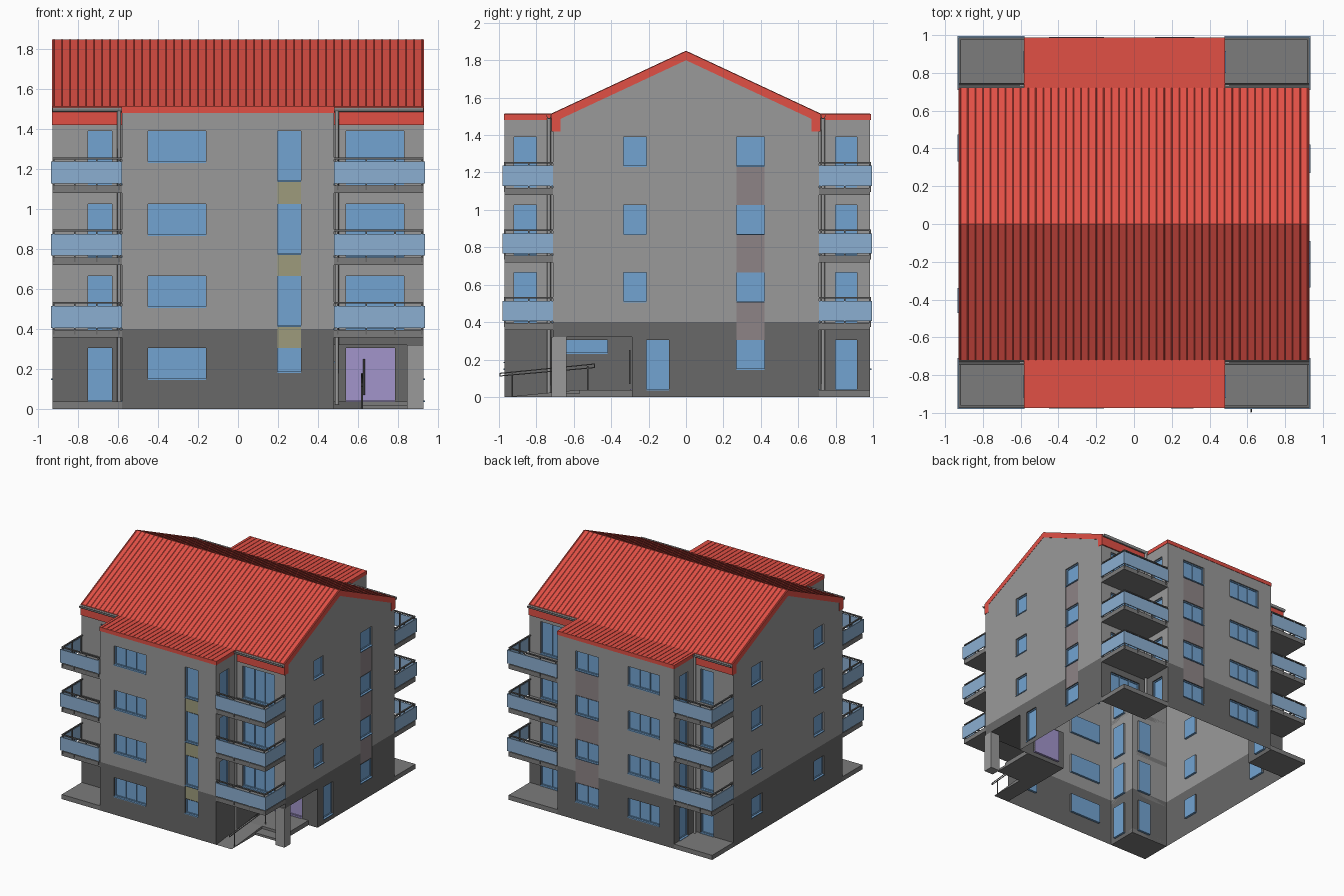
import bpy, bmesh, math
from mathutils import Vector

if "Cube" in bpy.data.objects:
    bpy.data.objects.remove(bpy.data.objects["Cube"])


def mat(name, r, g, b):
    m = bpy.data.materials.new(name)
    m.diffuse_color = (r, g, b, 1)
    m.use_nodes = True
    m.node_tree.nodes["Principled BSDF"].inputs["Base Color"].default_value = m.diffuse_color
    return m


LIGHT = mat("light_render", .32, .32, .32)
DARK = mat("dark_render", .14, .14, .14)
SLAB = mat("slab_grey", .2, .2, .2)
RED = mat("red_roof", .75, .08, .06)
BLUE = mat("blue_glass", .17, .37, .64)
PANEL = mat("pale_blue", .26, .43, .64)
PURPLE = mat("purple_door", .36, .3, .6)
OLIVE = mat("olive_panel", .34, .33, .2)
MAUVE = mat("mauve_panel", .27, .23, .24)


def finish(name, bm, *mats):
    me = bpy.data.meshes.new(name)
    bm.to_mesh(me)
    bm.free()
    for m in mats:
        me.materials.append(m)
    ob = bpy.data.objects.new(name, me)
    bpy.context.collection.objects.link(ob)
    return ob


def face(bm, pts, want, mi=0):
    f = bm.faces.new([bm.verts.new(p) for p in pts])
    f.normal_update()
    if f.normal.dot(Vector(want)) < 0:
        f.normal_flip()
    f.material_index = mi


def boxes(name, items, m):
    bm = bmesh.new()
    for x0, x1, y0, y1, z0, z1 in items:
        vs = bmesh.ops.create_cube(bm, size=1)["verts"]
        for v in vs:
            v.co = ((x0 + x1) / 2 + v.co.x * abs(x1 - x0), (y0 + y1) / 2 + v.co.y * abs(y1 - y0),
                    (z0 + z1) / 2 + v.co.z * abs(z1 - z0))
    return finish(name, bm, m)


def extrude_x(name, profile, x0, x1, m):
    bm = bmesh.new()
    f = bm.faces.new([bm.verts.new((x0, y, z)) for y, z in profile])
    r = bmesh.ops.extrude_face_region(bm, geom=[f])
    bmesh.ops.translate(bm, vec=(x1 - x0, 0, 0), verts=[v for v in r["geom"] if isinstance(v, bmesh.types.BMVert)])
    bmesh.ops.recalc_face_normals(bm, faces=bm.faces)
    return finish(name, bm, m)


def pipe(name, pts, r, m, closed=False):
    cu = bpy.data.curves.new(name, "CURVE")
    cu.dimensions = "3D"
    cu.bevel_depth, cu.bevel_resolution, cu.use_fill_caps = r, 2, True
    s = cu.splines.new("POLY")
    s.points.add(len(pts) - 1)
    for p, c in zip(s.points, pts):
        p.co = (*c, 1)
    s.use_cyclic_u = closed
    cu.materials.append(m)
    bpy.context.collection.objects.link(bpy.data.objects.new(name, cu))


GLASS = {BLUE: [], PURPLE: []}


# wall sheet in a plane of constant x or y; holes = (u0, u1, z0, z1, material or None, panes)
def wall(name, axis, pos, sign, u0, u1, z0, z1, holes=(), gable=None):
    def P(u, z, d=0):
        return (u, pos - sign * d, z) if axis == "y" else (pos - sign * d, u, z)

    def N(u, z):
        return (u, 0, z) if axis == "y" else (0, u, z)

    out = (0, sign, 0) if axis == "y" else (sign, 0, 0)
    bm = bmesh.new()
    cut = sorted({u0, u1} | {h[i] for h in holes for i in (0, 1)})
    rows = sorted({z0, z1} | ({.4} if z0 < .4 < z1 else set()) | {h[i] for h in holes for i in (2, 3)})
    for a, b in zip(cut, cut[1:]):
        for c, d in zip(rows, rows[1:]):
            um, zm = (a + b) / 2, (c + d) / 2
            if not any(h[0] < um < h[1] and h[2] < zm < h[3] for h in holes):
                face(bm, [P(a, c), P(b, c), P(b, d), P(a, d)], out, int(zm < .4))
    if gable:
        face(bm, [P(u0, z1), P(u1, z1), P((u0 + u1) / 2, gable)], out)
    for a, b, c, d, m, panes in holes:
        if m is None:
            continue
        D = .018 if m in GLASS else .004
        mi = int((c + d) / 2 < .4)
        for q, w in (((a, c, a, d), (1, 0)), ((b, c, b, d), (-1, 0)), ((a, c, b, c), (0, 1)), ((a, d, b, d), (0, -1))):
            face(bm, [P(q[0], q[1]), P(q[2], q[3]), P(q[2], q[3], D), P(q[0], q[1], D)], N(*w), mi)
        face(bm, [P(a, c, D), P(b, c, D), P(b, d, D), P(a, d, D)], out, {BLUE: 2, PURPLE: 3, OLIVE: 4, MAUVE: 5}[m])
        if m in GLASS:
            # frame bars and sill
            t = .008
            bars = [(a, b, c, c + t), (a, b, d - t, d)]
            bars += [(x - t / 2, x + t / 2, c, d) for x in
                     [a + t / 2 + (b - a - t) * i / panes for i in range(panes + 1)]]
            bars = [(*k, D, D - .007) for k in bars] + [(a, b, c - .005, c + .002, D, -.006)]
            for k in bars:
                p, q = P(k[0], k[2], k[4]), P(k[1], k[3], k[5])
                GLASS[m].append((p[0], q[0], p[1], q[1], p[2], q[2]))
    finish(name, bm, LIGHT, DARK, BLUE, PURPLE, OLIVE, MAUVE)


TOP = [.305, .665, 1.025, 1.39]


def column(a, b, h, panes=1, floors=(0, 1, 2, 3)):
    return [(a, b, TOP[i] - h, TOP[i], BLUE, panes) for i in floors]


def infill(a, b, h, m):
    return [(a, b, TOP[i], TOP[i + 1] - h, m, 1) for i in range(3)]


XL, XR, XO, YM, YF, YB, ZE = -.58, .48, .928, .71, -.97, .985, 1.48

# projecting centre wing
wall("front_wing_wall", "y", YF, -1, XL, XR, 0, ZE,
     column(-.45, -.16, .155, 3) + [(.197, .315, .185, .305, BLUE, 1)]
     + column(.197, .315, .25, 1, (1, 2, 3)) + infill(.197, .315, .25, OLIVE))
wall("back_wing_wall", "y", YB, 1, XL, XR, 0, ZE,
     column(-.45, -.16, .155, 3) + column(.11, .32, .155, 2) + infill(.11, .32, .155, MAUVE))
for x, sg, side in ((XL, -1, "left"), (XR, 1, "right")):
    up = (0, 1, 2, 3) if sg < 0 else (1, 2, 3)
    wall(f"front_wing_{side}_cheek", "x", x, sg, YF, -YM, 0, ZE, column(-.92, -.80, .265, 1, up))
    wall(f"back_wing_{side}_cheek", "x", x, sg, YM, YB, 0, ZE, column(.80, .915, .265))

# main block
wall("front_left_wall", "y", -YM, -1, -XO, XL, 0, ZE, column(-.75, -.63, .265))
wall("front_right_wall", "y", -YM, -1, XR, XO, .32, ZE, column(.54, .83, .265, 3, (1, 2, 3)))
wall("back_left_wall", "y", YM, 1, -XO, XL, 0, ZE, column(-.75, -.63, .265))
wall("back_right_wall", "y", YM, 1, XR, XO, 0, ZE, column(.54, .83, .265, 3))
wall("left_gable_wall", "x", -XO, -1, -YM, YM, 0, ZE,
     column(-.47, -.34, .155) + column(.33, .475, .155), 1.82)
wall("right_gable_wall", "x", XO, 1, -YM, YM, 0, ZE,
     [(-YM, -.29, 0, .32, None, 1), (-.21, -.09, .04, .305, BLUE, 1)]
     + column(-.335, -.21, .155, 1, (1, 2, 3)) + column(.27, .42, .155) + infill(.27, .42, .155, MAUVE), 1.82)

# entrance recess with ramp
wall("entrance_door_wall", "y", -.29, -1, XR, XO, 0, .32, [(.54, .785, .04, .305, PURPLE, 2)])
wall("entrance_side_wall", "x", XR, 1, -YM, -.29, 0, .32, [(-.64, -.42, .235, .305, BLUE, 1)])
boxes("entrance_ceiling", [(XR, XO, -YM, -.29, .32, .325)], DARK)
boxes("entrance_column", [(.845, XO, -.72, -.64, 0, .32)], LIGHT)
boxes("entrance_landing", [(XR, .845, -.57, -.29, 0, .038), (.62, .845, -.66, -.57, 0, .018)], SLAB)
extrude_x("entrance_ramp", [(-.97, 0), (-.57, .038), (-.57, 0)], XR, .62, SLAB)
pipe("ramp_handrail", [(.62, -.995, .112), (.62, -.995, .126), (.62, -.49, .176), (.62, -.49, .157)], .004, SLAB, True)
pipe("ramp_post_low", [(.62, -.93, 0), (.62, -.93, .125)], .004, SLAB)
pipe("ramp_post_high", [(.62, -.525, 0), (.62, -.525, .165)], .004, SLAB)
pipe("door_handle", [(.63, -.30, .07), (.63, -.30, .25)], .004, SLAB)

boxes("window_frames", GLASS[BLUE], BLUE)
boxes("door_frame", GLASS[PURPLE], PURPLE)

# gabled main roof with boxed eaves
half = [(-.72, 1.42), (-.72, 1.512), (0, 1.848), (.72, 1.512), (.72, 1.42), (.67, 1.42), (.67, 1.487), (0, 1.80),
        (-.67, 1.487), (-.67, 1.42)]
extrude_x("main_roof", half, -.93, .93, RED)
boxes("wing_roofs", [(XL - .003, XR + .003, YF - .003, -.70, ZE, 1.512),
                     (XL - .003, XR + .003, .70, YB + .003, ZE, 1.512)], RED)

# raised tile ribs on the slopes and wing roofs
bm = bmesh.new()
for i in range(47):
    x = -.92 + i * .04
    for s in (-1, 1):
        lo, hi = 1.512, 1.848
        a, b = x - .003, x + .003
        for (c, d), h in (((a, x), (0, .003)), ((x, b), (.003, 0))):
            face(bm, [(c, s * .72, lo + h[0]), (d, s * .72, lo + h[1]), (d, 0, hi + h[1]), (c, 0, hi + h[0])], (0, 0, 1))
finish("roof_tile_ribs", bm, RED)
boxes("wing_roof_ribs", [(x - .002, x + .002, y0, y1, 1.512, 1.515)
                         for x in [XL + .02 + i * .04 for i in range(26)]
                         for y0, y1 in ((YF, -.72), (.72, YB))], RED)

# corner balconies, ground terraces, gutters and downpipes
for sx, side in ((-1, "left"), (1, "right")):
    xi, xo = (XL if sx < 0 else XR), sx * XO
    for sy, end in ((-1, "front"), (1, "back")):
        ye, ym = (YF if sy < 0 else YB), sy * YM
        tag = f"{end}_{side}"
        if (sx, sy) != (1, -1):
            boxes(f"{tag}_terrace", [(xi, xo, ym, ye, 0, .038)], SLAB)
        slabs, panels, rails = [], [], []
        for k in (1, 2, 3):
            z = .361 * k
            slabs.append((xi, xo, ym, ye, z - .003, z + .034))
            yp, xp = ye + sy * .010, xo + sx * .007
            panels.append((xi, xp, ye + sy * .003, yp, z + .044, z + .153))
            panels.append((xo, xp, ym, yp, z + .044, z + .153))
            rails.append((xi, xo, ye - sy * .008, ye + sy * .003, z + .165, z + .174))
            rails.append((xo - sx * .011, xo, ym, ye, z + .165, z + .174))
            for t in (.04, .36, .68, .98):
                x = xi + (xo - xi) * t
                rails.append((x - .004, x + .004, ye - sy * .006, ye + sy * .003, z + .012, z + .17))
            for t in (.05, .5):
                y = ym + (ye - ym) * t
                rails.append((xo - sx * .008, xo, y - .004, y + .004, z + .012, z + .17))
        boxes(f"{tag}_balcony_slabs", slabs, SLAB)
        boxes(f"{tag}_balcony_panels", panels, PANEL)
        boxes(f"{tag}_balcony_rails", rails, DARK)
        cy = sy * .733
        arc = [(math.pi + math.pi * i / 6) for i in range(7)]
        trough = [(cy + .013 * math.cos(a), 1.507 + .022 * math.sin(a)) for a in arc]
        trough += [(cy + .010 * math.cos(a), 1.507 + .018 * math.sin(a)) for a in reversed(arc)]
        extrude_x(f"{tag}_gutter", trough, xi, xo, LIGHT)
        xd = xi + sx * .014
        pipe(f"{tag}_downpipe", [(xd, cy, 0), (xd, cy, 1.49)], .010, LIGHT)
